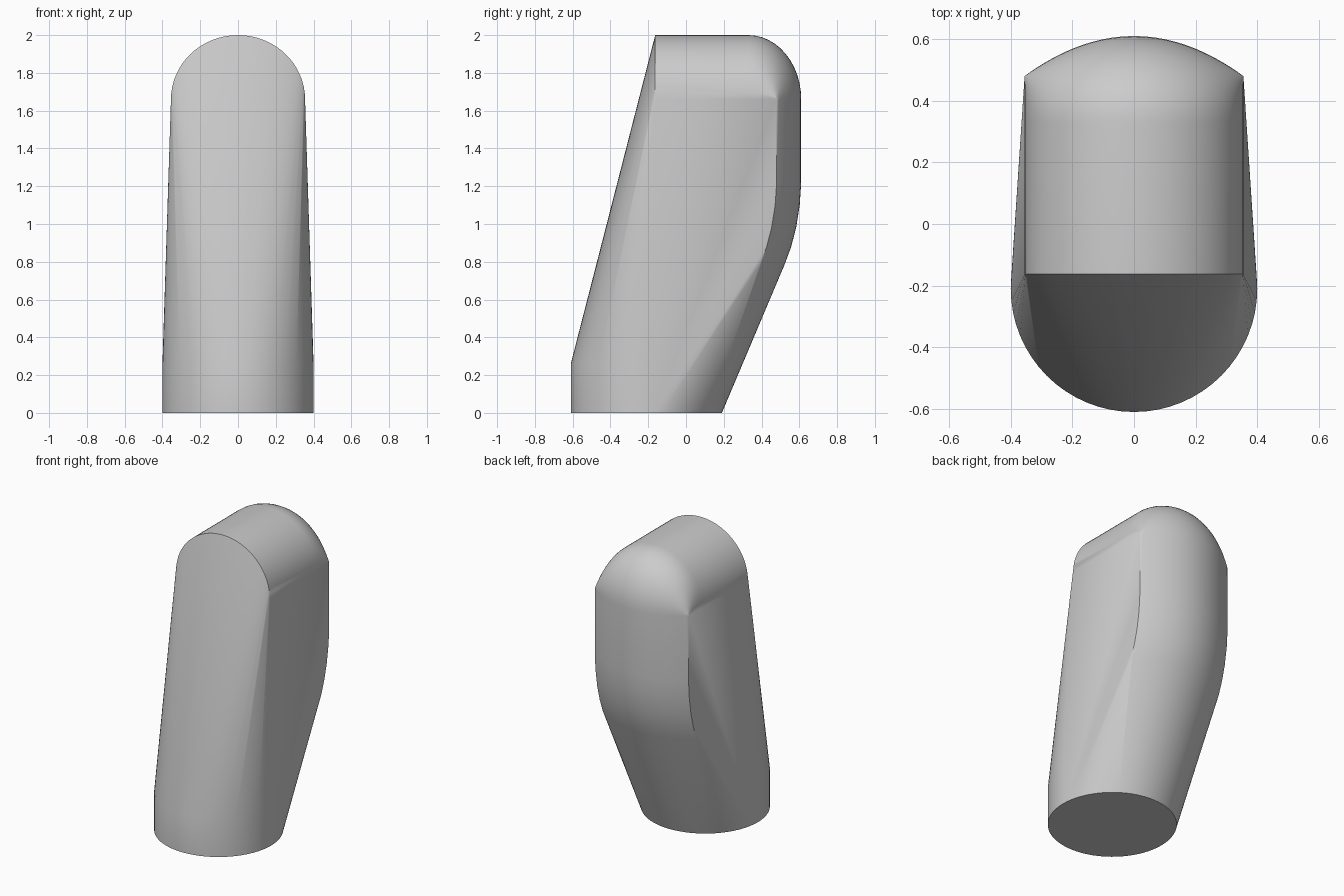
import bpy
import bmesh
from math import pi, sin, cos, radians

cube = bpy.data.objects.get("Cube")
if cube:
    bpy.data.objects.remove(cube, do_unlink=True)

SEG = 32                 # segments around each half outline
BASE_R, BASE_Y = 0.40, -0.21
HALF_W, SPRING_Z, ARCH_H = 0.355, 1.66, 0.34
BACK_Y, BULGE = 0.61, 0.13


def half_angles(n=SEG):
    return [pi * i / n for i in range(n + 1)]


def bulged_back(a, y_mid):
    """Shallow curve across the back, running from side to side."""
    x = HALF_W * cos(a)
    return x, y_mid - BULGE * cos(a) ** 2


points = []

# Round foot, with a short upright collar around the front half
for a in half_angles():
    x, y = BASE_R * cos(a), BASE_R * sin(a)
    points += [(x, BASE_Y + y, 0), (x, BASE_Y - y, 0), (x, BASE_Y - y, 0.26)]

# Arched front rim
for a in half_angles():
    points.append((HALF_W * cos(a), -0.163, SPRING_Z + ARCH_H * sin(a)))

# Curved back, bending in towards the foot
for y_mid, z in [(0.61, 1.66), (0.61, 1.22), (0.602, 1.1), (0.583, 0.98),
                 (0.557, 0.88), (0.524, 0.79)]:
    for a in half_angles():
        x, y = bulged_back(a, y_mid)
        points.append((x, y, z))

# Rounded shoulder from the arched top into the back
for a in half_angles():
    x, y_back = bulged_back(a, BACK_Y)
    for i in range(13):
        t = pi / 2 * i / 12
        points.append((x, 0.33 + (y_back - 0.33) * cos(t),
                       SPRING_Z + ARCH_H * sin(a) * sin(t)))

# Stretch one convex skin over the outlines
bm = bmesh.new()
for p in points:
    bm.verts.new(p)
bmesh.ops.remove_doubles(bm, verts=bm.verts, dist=0.0005)
hull = bmesh.ops.convex_hull(bm, input=bm.verts)
loose = {g for g in hull["geom_interior"] + hull["geom_unused"]
         if isinstance(g, bmesh.types.BMVert)}
bmesh.ops.delete(bm, geom=list(loose), context="VERTS")
bmesh.ops.dissolve_limit(bm, angle_limit=radians(0.2),
                         verts=bm.verts, edges=bm.edges)
bmesh.ops.recalc_face_normals(bm, faces=bm.faces)
mesh = bpy.data.meshes.new("rounded_body")
bm.to_mesh(mesh)
bm.free()

body = bpy.data.objects.new("rounded_body", mesh)
bpy.context.collection.objects.link(body)

# Plain grey finish
grey = bpy.data.materials.new("light_grey")
grey.use_nodes = True
color = (0.6, 0.6, 0.6, 1)
grey.diffuse_color = color
grey.node_tree.nodes["Principled BSDF"].inputs["Base Color"].default_value = color
mesh.materials.append(grey)

bpy.ops.object.select_all(action="DESELECT")
body.select_set(True)
bpy.context.view_layer.objects.active = body
bpy.ops.object.shade_smooth_by_angle(angle=radians(30))
